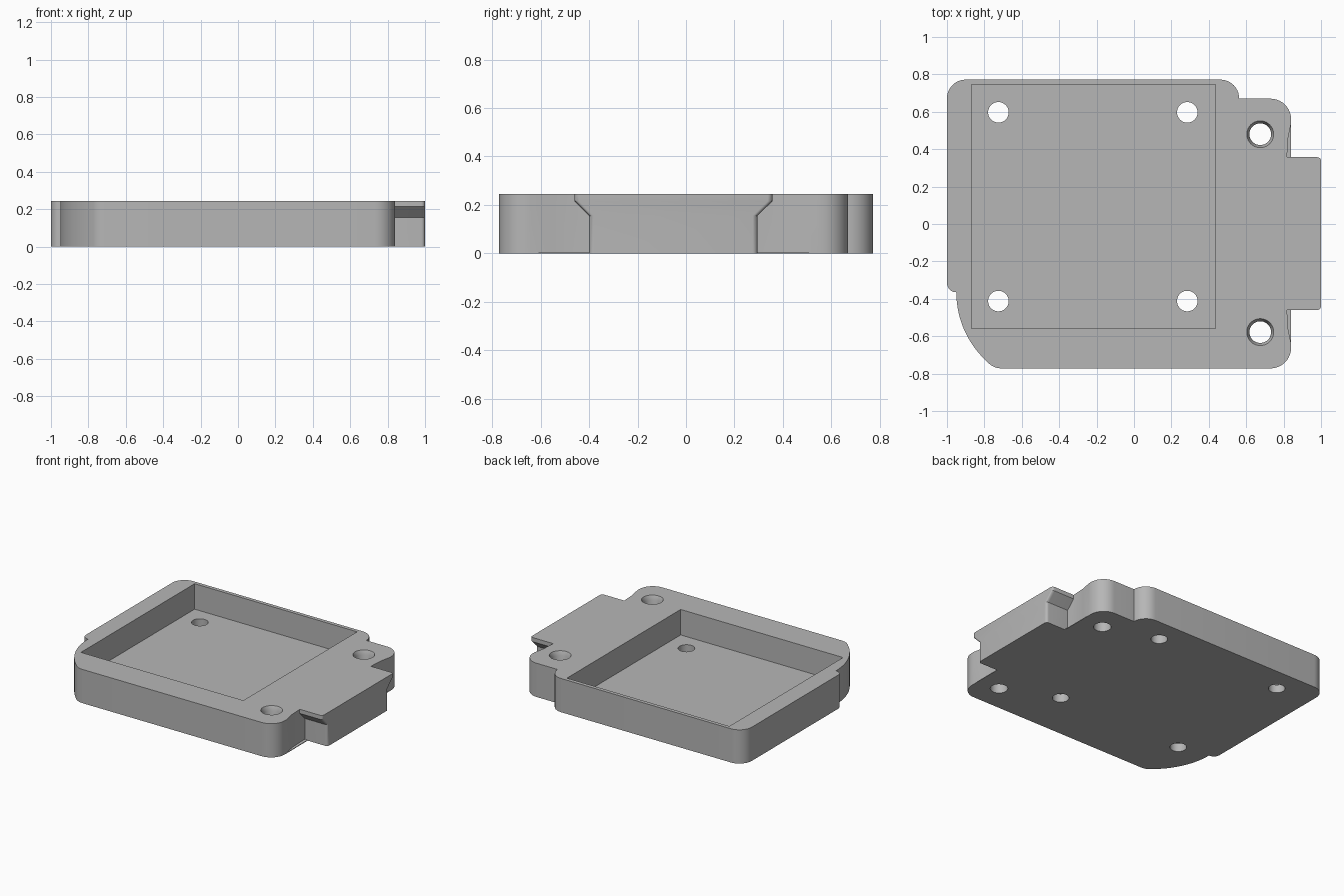
import bpy, bmesh, math
from mathutils import Vector

if "Cube" in bpy.data.objects:
    bpy.data.objects.remove(bpy.data.objects["Cube"])

grey = bpy.data.materials.new("light grey")
grey.diffuse_color = (0.47, 0.47, 0.47, 1)
grey.use_nodes = True
grey.node_tree.nodes["Principled BSDF"].inputs["Base Color"].default_value = grey.diffuse_color
H = 0.245        # total height
FLOOR = 0.06     # pocket floor level


def rounded(points, steps=10):
    """Outline from (x, y, radius) corners, each corner filleted."""
    out = []
    n = len(points)
    for i, (x, y, r) in enumerate(points):
        p = Vector((x, y))
        if r == 0:
            out.append(p)
            continue
        a = (Vector(points[i - 1][:2]) - p).normalized()
        b = (Vector(points[(i + 1) % n][:2]) - p).normalized()
        half = a.angle(b) / 2
        centre = p + (a + b).normalized() * (r / math.sin(half))
        start = p + a * (r / math.tan(half)) - centre
        end = p + b * (r / math.tan(half)) - centre
        turn = math.atan2(start.x * end.y - start.y * end.x, start.dot(end))
        for k in range(steps + 1):
            t = turn * k / steps
            c, s = math.cos(t), math.sin(t)
            out.append(centre + Vector((start.x * c - start.y * s,
                                        start.x * s + start.y * c)))
    return out


def circle(x, y, r, n=40):
    return [Vector((x + r * math.cos(2 * math.pi * k / n),
                    y + r * math.sin(2 * math.pi * k / n))) for k in range(n)]


def rect(x0, x1, y0, y1, r=0):
    """Rectangle with only its right-hand corners rounded."""
    return rounded([(x0, y0, 0), (x1, y0, r), (x1, y1, r), (x0, y1, 0)], 6)


def loft(name, rings):
    """Closed solid through (z, outline) rings."""
    bm = bmesh.new()
    levels = [[bm.verts.new((p.x, p.y, z)) for p in o] for z, o in rings]
    n = len(levels[0])
    for lo, hi in zip(levels, levels[1:]):
        for i in range(n):
            j = (i + 1) % n
            bm.faces.new((lo[i], lo[j], hi[j], hi[i]))
    bm.faces.new(levels[0][::-1])
    bm.faces.new(levels[-1])
    bmesh.ops.recalc_face_normals(bm, faces=bm.faces)
    me = bpy.data.meshes.new(name)
    bm.to_mesh(me)
    bm.free()
    me.materials.append(grey)
    ob = bpy.data.objects.new(name, me)
    bpy.context.collection.objects.link(ob)
    return ob


def combine(target, other, operation):
    mod = target.modifiers.new(operation.lower(), 'BOOLEAN')
    mod.operation = operation
    mod.solver = 'EXACT'
    mod.object = other
    bpy.context.view_layer.objects.active = target
    bpy.ops.object.modifier_apply(modifier=mod.name)
    bpy.data.objects.remove(other)


# Tray body outline, anticlockwise from the back left corner
sweep = [(-0.45 + 0.5 * math.cos(math.radians(a)),
          -0.365 + 0.5 * math.sin(math.radians(a)), 0)
         for a in [180 + 46 * k / 14 for k in range(15)]]
outline = rounded(
    [(-1, 0.772, 0.1), (-1, -0.362, 0.049)] + sweep +
    [(-0.75, -0.772, 0.1), (0.84, -0.772, 0.11),
     (0.84, -0.64, 0), (0.824, -0.56, 0), (0.818, -0.46, 0),
     (0.818, 0.36, 0), (0.824, 0.46, 0), (0.84, 0.54, 0),
     (0.84, 0.67, 0.11), (0.562, 0.67, 0), (0.562, 0.772, 0.1)])
tray = loft("tray_body", [(0, outline), (H, outline)])

# Thin lip along the bottom of the right side
lip = rect(0.78, 0.84, -0.65, 0.55)
combine(tray, loft("bottom_lip", [(0, lip), (0.005, lip)]), 'UNION')

# Side tab, wider at the top with sloped undercuts
narrow = rect(0.77, 1, -0.4, 0.295, 0.02)
wide = rect(0.77, 1, -0.46, 0.357, 0.02)
combine(tray, loft("side_tab", [(0, narrow), (0.155, narrow),
                                (0.215, wide), (H, wide)]), 'UNION')

# Square pocket
pocket = rect(-0.87, 0.435, -0.56, 0.745)
combine(tray, loft("pocket_cutter", [(FLOOR, pocket), (0.4, pocket)]), 'DIFFERENCE')

# Four holes through the pocket floor
for x in (-0.725, 0.285):
    for y in (-0.412, 0.597):
        hole = circle(x, y, 0.055)
        combine(tray, loft("floor_hole_cutter", [(-0.1, hole), (0.15, hole)]), 'DIFFERENCE')

# Two countersunk mounting holes beside the tab
for y in (-0.578, 0.48):
    rings = [(-0.1, 0.058), (H - 0.03, 0.058), (H, 0.072), (H + 0.03, 0.086)]
    combine(tray, loft("mount_hole_cutter",
                       [(z, circle(0.675, y, r)) for z, r in rings]), 'DIFFERENCE')

# Smooth rounded walls, crisp edges
bpy.ops.object.select_all(action='DESELECT')
tray.select_set(True)
bpy.context.view_layer.objects.active = tray
bpy.ops.object.shade_smooth_by_angle(angle=math.radians(30))
